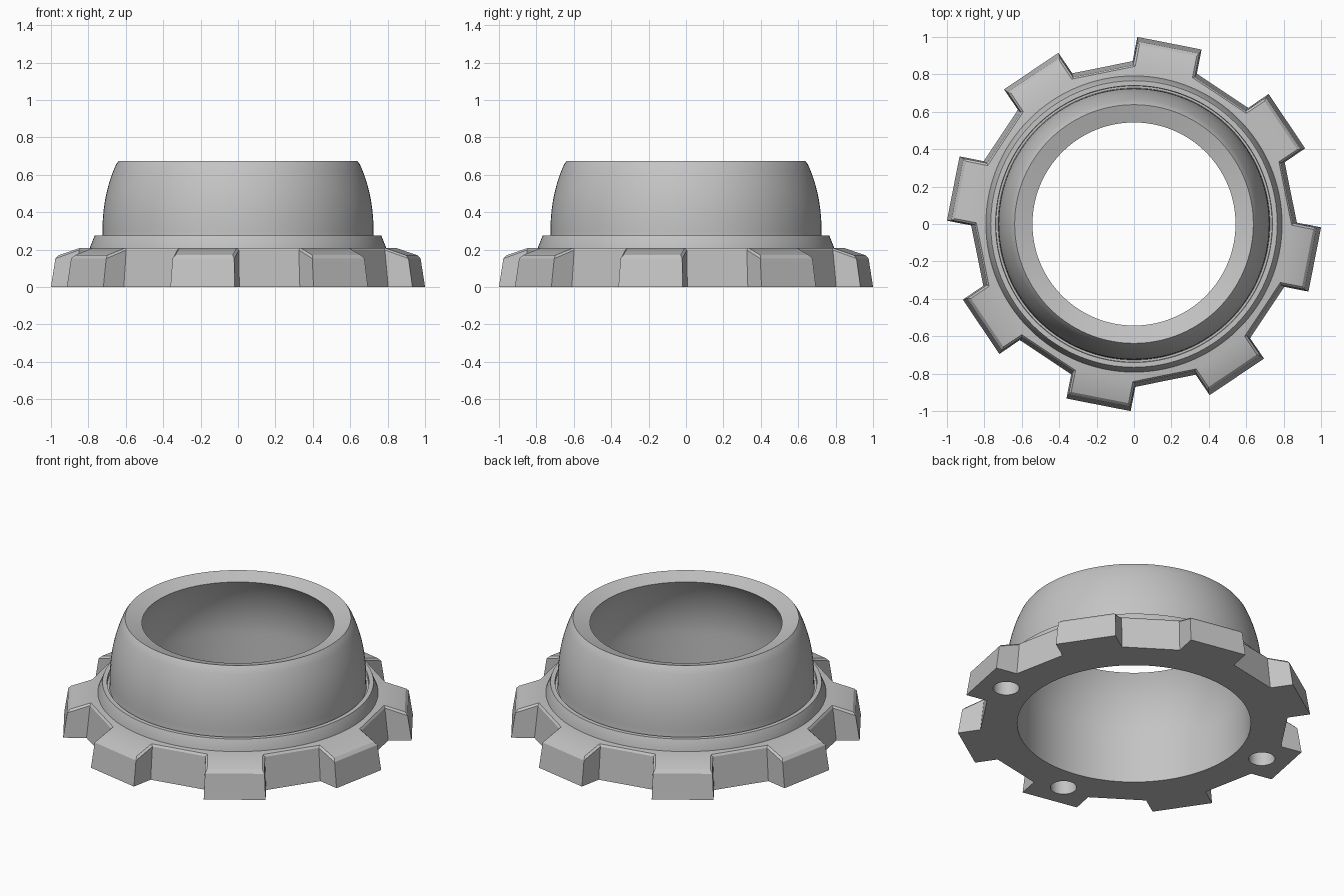
import bpy
import bmesh
import math
from mathutils import Matrix, Vector

if "Cube" in bpy.data.objects:
    bpy.data.objects.remove(bpy.data.objects["Cube"], do_unlink=True)

TEETH = 8
SEGMENTS = 128
FIRST_TOOTH = math.radians(-11.1)
PITCH = 2 * math.pi / TEETH
BORE = 0.66

grey = bpy.data.materials.new("plain grey")
grey.use_nodes = True
grey.diffuse_color = (0.55, 0.55, 0.55, 1)
grey.node_tree.nodes["Principled BSDF"].inputs["Base Color"].default_value = (0.55, 0.55, 0.55, 1)


def make_object(name, bm):
    bmesh.ops.recalc_face_normals(bm, faces=bm.faces)
    mesh = bpy.data.meshes.new(name)
    bm.to_mesh(mesh)
    bm.free()
    mesh.materials.append(grey)
    obj = bpy.data.objects.new(name, mesh)
    bpy.context.collection.objects.link(obj)
    return obj


def select_only(obj):
    bpy.ops.object.select_all(action="DESELECT")
    obj.select_set(True)
    bpy.context.view_layer.objects.active = obj


def smooth(obj):
    select_only(obj)
    bpy.ops.object.shade_smooth_by_angle(angle=math.radians(25))


def skin(bm, lower, upper):
    n = len(lower)
    for i in range(n):
        j = (i + 1) % n
        bm.faces.new((lower[i], lower[j], upper[j], upper[i]))


def lathe(name, profile):
    bm = bmesh.new()
    rings = []
    for r, z in profile:
        angles = (2 * math.pi * i / SEGMENTS for i in range(SEGMENTS))
        rings.append([bm.verts.new((r * math.cos(a), r * math.sin(a), z)) for a in angles])
    for k, ring in enumerate(rings):
        skin(bm, ring, rings[(k + 1) % len(rings)])
    return make_object(name, bm)


def tooth_outline(bm, root, tip, half, z_root, z_tip):
    """Closed loop: four corners for each tooth, flats between teeth."""
    turn = PITCH / 2
    x_root = (root - half * math.sin(turn)) / math.cos(turn)
    corners = ((x_root, -half, z_root), (tip, -half, z_tip),
               (tip, half, z_tip), (x_root, half, z_root))
    loop = []
    for i in range(TEETH):
        rot = Matrix.Rotation(FIRST_TOOTH + i * PITCH, 3, "Z")
        loop += [bm.verts.new(rot @ Vector(c)) for c in corners]
    return loop


# Toothed ring: drafted walls, chamfered tips and sloping tooth tops
bm = bmesh.new()
layers = [tooth_outline(bm, 0.855, 0.985, 0.175, 0, 0),
          tooth_outline(bm, 0.834, 0.962, 0.168, 0.198, 0.152),
          tooth_outline(bm, 0.825, 0.946, 0.156, 0.21, 0.17)]
for low, high in zip(layers, layers[1:]):
    skin(bm, low, high)
bm.faces.new(layers[0])
top = layers[-1]
for i in range(0, len(top), 4):
    bm.faces.new(top[i:i + 4])
bm.faces.new([v for i, v in enumerate(top) if i % 4 in (0, 3)])
toothed_ring = make_object("toothed_ring", bm)

# Cutter: main bore and three blind holes in the underside of the teeth
bm = bmesh.new()
bmesh.ops.create_cone(bm, cap_ends=True, segments=SEGMENTS, radius1=BORE, radius2=BORE, depth=1)
for i in (0, 4, 6):
    rot = Matrix.Rotation(FIRST_TOOTH + i * PITCH, 4, "Z")
    bmesh.ops.create_cone(bm, cap_ends=True, segments=40, radius1=0.074, radius2=0.074,
                          depth=0.26, matrix=rot @ Matrix.Translation((0.825, 0, 0)))
cutter = make_object("hole_cutter", bm)
cutter.hide_render = True
cut = toothed_ring.modifiers.new("holes", "BOOLEAN")
cut.operation = "DIFFERENCE"
cut.solver = "EXACT"
cut.object = cutter
select_only(toothed_ring)
bpy.ops.object.modifier_apply(modifier=cut.name)
bpy.data.objects.remove(cutter, do_unlink=True)
smooth(toothed_ring)

# Collar: step, narrow groove, bulging outer wall, dished rim, round socket
outer = [(BORE, 0.2), (0.792, 0.2), (0.792, 0.211), (0.766, 0.276), (0.74, 0.276),
         (0.738, 0.255), (0.727, 0.255)]
STEPS = 14
for i in range(STEPS + 1):
    t = i / STEPS
    outer.append((0.725 - 0.062 * t ** 2.3, 0.28 + 0.35 * t))
outer += [(0.652, 0.655), (0.638, 0.675)]
socket_z = 0.27
steepest = math.acos(0.543 / BORE)
inner = []
for i in range(STEPS + 1):
    a = steepest * (1 - i / STEPS)
    inner.append((BORE * math.cos(a), socket_z + BORE * math.sin(a)))
collar = lathe("socket_collar", outer + inner)
smooth(collar)
